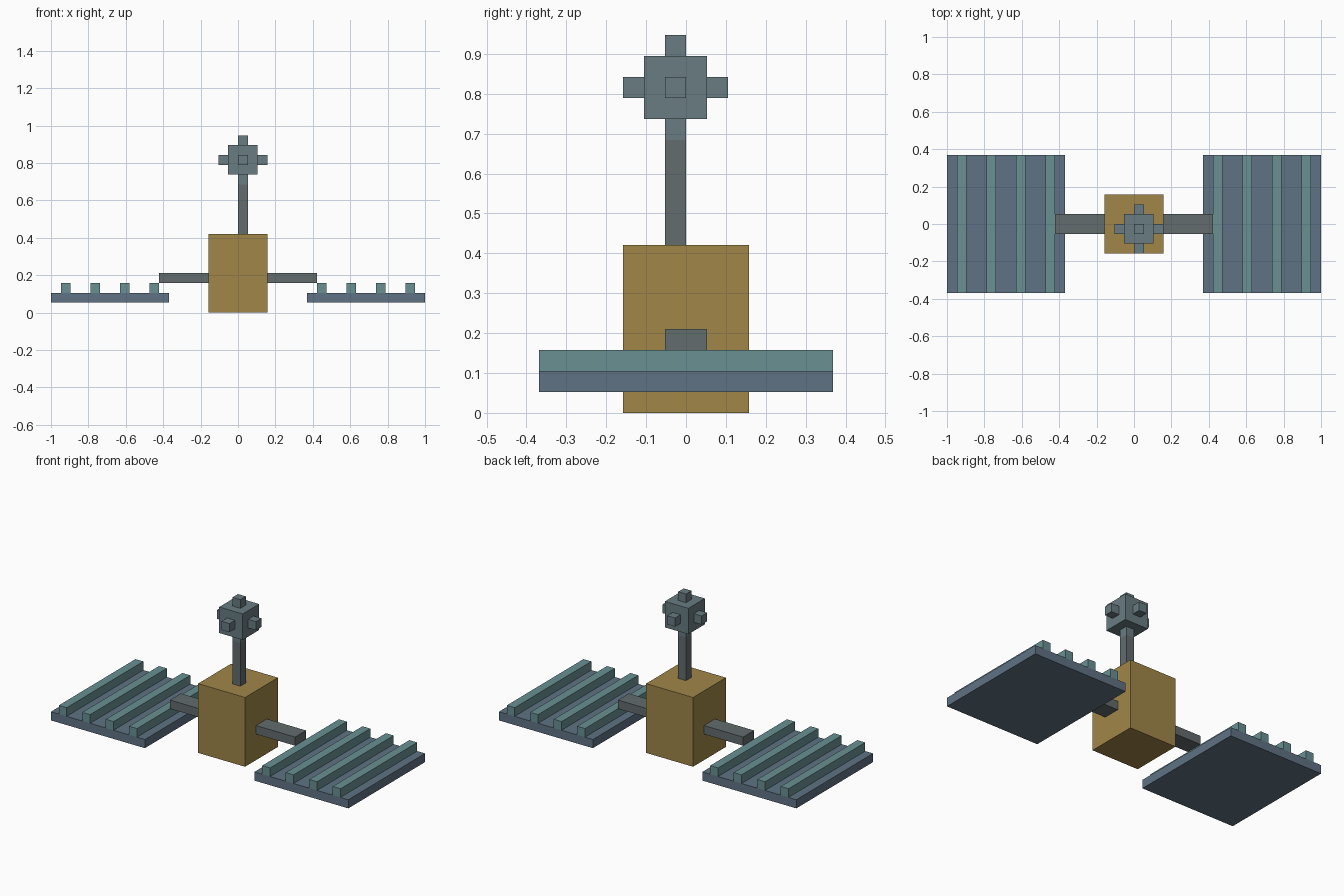
import bpy
import bmesh
from mathutils import Vector

if "Cube" in bpy.data.objects:
    bpy.data.objects.remove(bpy.data.objects["Cube"])

U = 1 / 19  # the model sits on a regular grid, 38 cells wide


def material(name, rgb):
    mat = bpy.data.materials.new(name)
    mat.diffuse_color = (*rgb, 1)
    mat.use_nodes = True
    mat.node_tree.nodes["Principled BSDF"].inputs["Base Color"].default_value = mat.diffuse_color
    return mat


GOLD = material("gold", (0.35, 0.24, 0.065))
BLUE = material("panel_blue", (0.115, 0.17, 0.23))
TEAL = material("rib_teal", (0.14, 0.28, 0.29))
GREY = material("strut_grey", (0.125, 0.15, 0.155))
STEEL = material("sensor_steel", (0.14, 0.20, 0.22))


def box(name, lo, hi, mat):
    """Box between two grid corners."""
    lo, hi = Vector(lo) * U, Vector(hi) * U
    mesh = bpy.data.meshes.new(name)
    bm = bmesh.new()
    bmesh.ops.create_cube(bm, size=1)
    bmesh.ops.scale(bm, vec=hi - lo, verts=bm.verts)
    bmesh.ops.translate(bm, vec=(lo + hi) / 2, verts=bm.verts)
    bm.to_mesh(mesh)
    bm.free()
    mesh.materials.append(mat)
    obj = bpy.data.objects.new(name, mesh)
    bpy.context.collection.objects.link(obj)
    return obj


def side_pair(name, x0, x1, y, z0, z1, mat):
    """Same box on the right and left sides, y symmetric."""
    box("right_" + name, (x0, -y, z0), (x1, y, z1), mat)
    box("left_" + name, (-x1, -y, z0), (-x0, y, z1), mat)


# Central body
box("body", (-3, -3, 0), (3, 3, 8), GOLD)

# Arms, panels and panel ribs
side_pair("arm", 3, 8, 1, 3, 4, GREY)
side_pair("panel", 7, 19, 7, 1, 2, BLUE)
for i in range(4):
    x = 8 + 3 * i
    side_pair(f"panel_rib_{i + 1}", x, x + 1, 7, 2, 3, TEAL)

# Mast and sensor head, offset by half a cell
box("mast", (0, -1, 8), (1, 0, 13), GREY)
box("sensor_head", (-1, -2, 14), (2, 1, 17), STEEL)

# One stub on each of the six head faces
centre = Vector((0.5, -0.5, 15.5))
half = Vector((0.5, 0.5, 0.5))
for axis, label in enumerate("xyz"):
    for sign, side in ((-1, "minus"), (1, "plus")):
        c = centre.copy()
        c[axis] += 2 * sign
        box(f"sensor_stub_{label}_{side}", c - half, c + half, STEEL)
